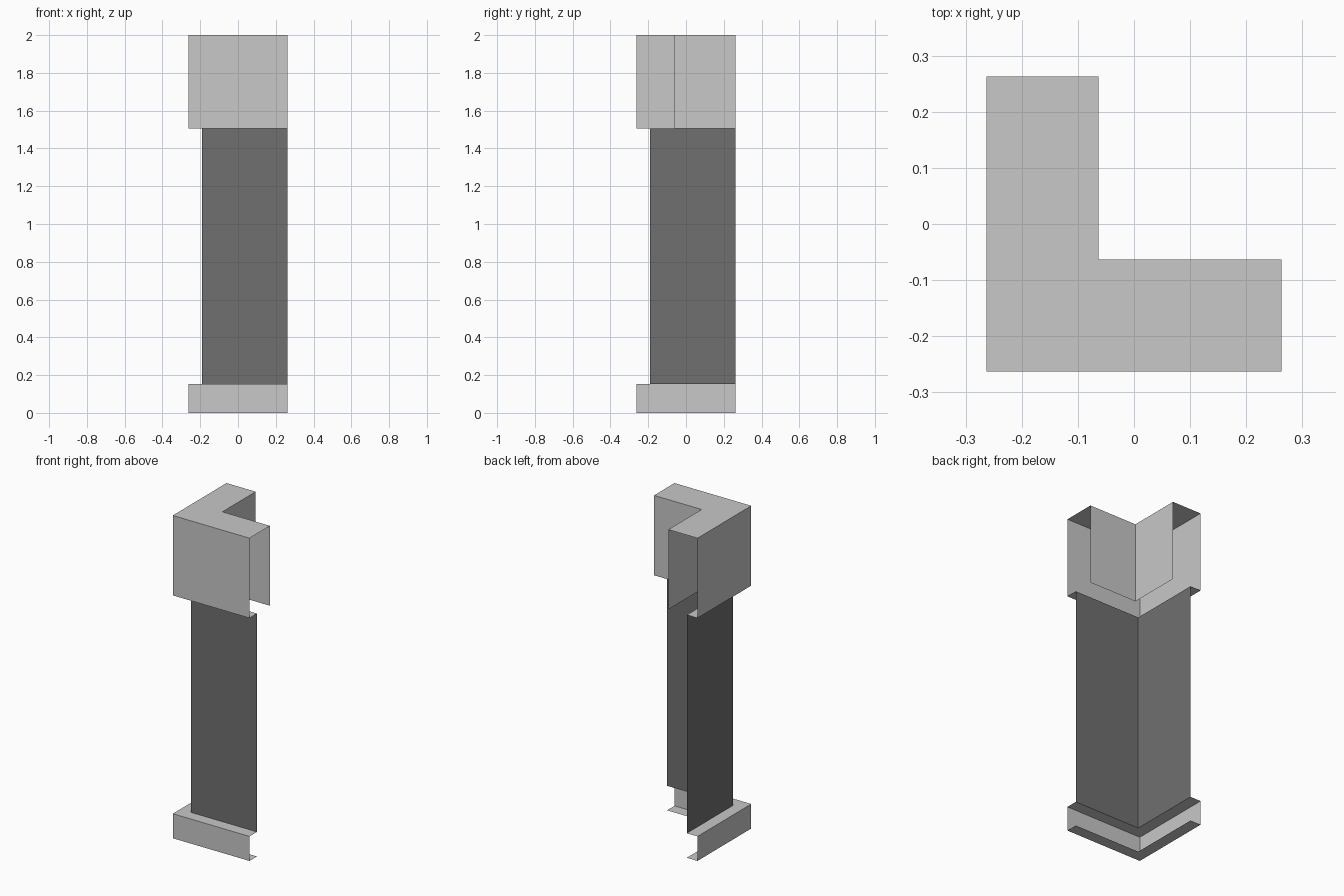
import bpy
import bmesh

cube = bpy.data.objects.get("Cube")
if cube:
    bpy.data.objects.remove(cube, do_unlink=True)

END = 0.263      # open ends of both arms
OUTER = 0.263    # outer walls of head and base
INNER = 0.063    # inner walls of head
PANEL = 0.19     # recessed shaft panels
HEAD_Z, BASE_Z, TOP_Z = 1.505, 0.152, 2.0


def make_material(name, value):
    mat = bpy.data.materials.new(name)
    mat.use_nodes = True
    color = (value, value, value, 1.0)
    mat.diffuse_color = color
    bsdf = mat.node_tree.nodes["Principled BSDF"]
    bsdf.inputs["Base Color"].default_value = color
    bsdf.inputs["Roughness"].default_value = 0.8
    return mat


def sweep_corner(name, profile, mat):
    """Sweep an open (offset, height) profile around the L-shaped corner."""
    bm = bmesh.new()
    rows = []
    for d, z in profile:
        path = ((END, -d), (-d, -d), (-d, END))
        rows.append([bm.verts.new((x, y, z)) for x, y in path])
    for a, b in zip(rows, rows[1:]):
        for i in range(2):
            bm.faces.new((a[i], b[i], b[i + 1], a[i + 1]))
    bm.normal_update()
    mesh = bpy.data.meshes.new(name)
    bm.to_mesh(mesh)
    bm.free()
    mesh.materials.append(mat)
    obj = bpy.data.objects.new(name, mesh)
    bpy.context.collection.objects.link(obj)
    return obj


light = make_material("light_grey", 0.578)
dark = make_material("dark_grey", 0.162)

# Head: inner wall, top, outer wall and the lip under it
sweep_corner("column_head", [(INNER, HEAD_Z), (INNER, TOP_Z), (OUTER, TOP_Z),
                             (OUTER, HEAD_Z), (PANEL, HEAD_Z)], light)

# Shaft: two thin panels meeting at the corner
sweep_corner("shaft_panels", [(PANEL, HEAD_Z), (PANEL, BASE_Z)], dark)

# Base: ledge, outer wall and the lip on the ground
sweep_corner("column_base", [(PANEL, BASE_Z), (OUTER, BASE_Z),
                             (OUTER, 0.0), (PANEL, 0.0)], light)
